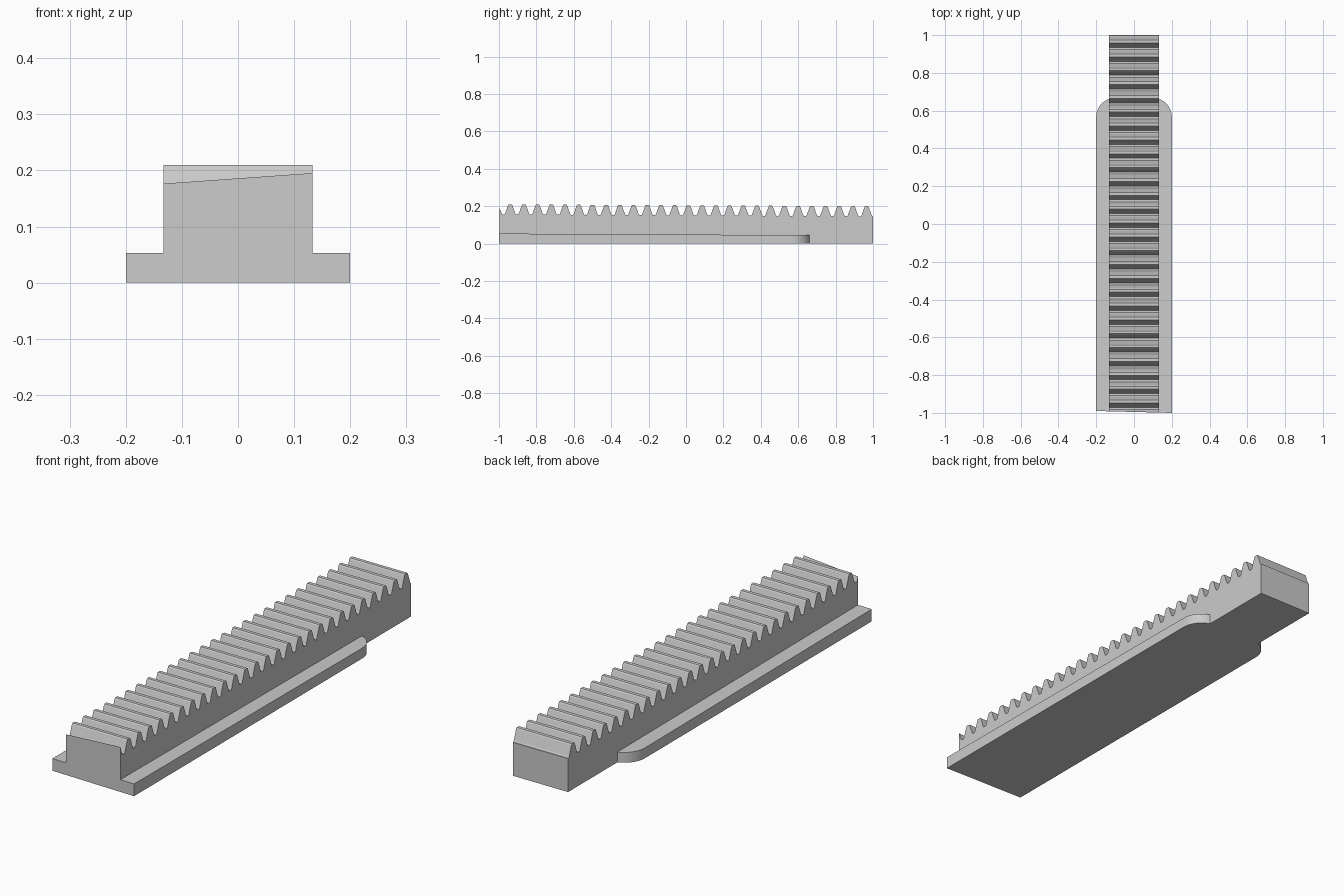
import bpy, bmesh, math
from mathutils import Vector

if "Cube" in bpy.data.objects:
    bpy.data.objects.remove(bpy.data.objects["Cube"], do_unlink=True)

steel = bpy.data.materials.new("plain grey")
steel.use_nodes = True
grey = (0.6, 0.6, 0.6, 1)
steel.diffuse_color = grey
steel.node_tree.nodes["Principled BSDF"].inputs["Base Color"].default_value = grey

PITCH = 0.0733
TEETH = 27
FIRST = -0.94          # centre of the first whole tooth
HALF_BODY, HALF_BASE = 0.133, 0.2
ROOT, TIP = 0.1505, 0.2047
TAPER = -0.0052        # the upper surfaces fall slightly towards the back
START = -1.03          # rough front end, trimmed by the skewed cut


def prism(name, outline, offset):
    """Extrude a closed outline, then trim the front end at a slight skew."""
    bm = bmesh.new()
    face = bm.faces.new([bm.verts.new(p) for p in outline])
    moved = bmesh.ops.extrude_face_region(bm, geom=[face])["geom"]
    bmesh.ops.translate(bm, vec=offset, verts=[v for v in moved if isinstance(v, bmesh.types.BMVert)])
    for v in bm.verts:
        if v.co.z > 0.01:
            v.co.z += TAPER * v.co.y
    cut = bmesh.ops.bisect_plane(
        bm, geom=bm.verts[:] + bm.edges[:] + bm.faces[:], dist=1e-6,
        plane_co=(HALF_BASE, -1, 0), plane_no=(-0.025, -1, 0), clear_outer=True)["geom_cut"]
    bmesh.ops.edgeloop_fill(bm, edges=[e for e in cut if isinstance(e, bmesh.types.BMEdge)])
    bmesh.ops.recalc_face_normals(bm, faces=bm.faces[:])
    mesh = bpy.data.meshes.new(name)
    bm.to_mesh(mesh)
    bm.free()
    mesh.materials.append(steel)
    obj = bpy.data.objects.new(name, mesh)
    bpy.context.collection.objects.link(obj)
    return obj


# Toothed bar: side profile with trapezoid teeth, softened at tip and root
half_tooth = [(0.031, ROOT), (0.0272, ROOT + 0.005), (0.0112, TIP - 0.004), (0.0075, TIP)]
tooth = [(-y, z) for y, z in half_tooth] + [(y, z) for y, z in reversed(half_tooth)]
profile = [(START, 0), (START, TIP)]
profile += [(FIRST - PITCH + y, z) for y, z in tooth[4:]]
for i in range(TEETH):
    profile += [(FIRST + i * PITCH + y, z) for y, z in tooth]
profile += [(1, ROOT), (1, 0)]
prism("toothed_bar", [(-HALF_BODY, y, z) for y, z in profile], Vector((2 * HALF_BODY, 0, 0)))

# Side flanges: plan outline with a rounded back corner
RADIUS, ARC_Y, FLANGE_Z = 0.1, 0.567, 0.048
end_angle = math.acos((HALF_BODY - HALF_BASE + RADIUS) / RADIUS)
plan = [(HALF_BODY, START), (HALF_BASE, START)]
for i in range(17):
    a = end_angle * i / 16
    plan.append((HALF_BASE - RADIUS + RADIUS * math.cos(a), ARC_Y + RADIUS * math.sin(a)))
for side, name in ((1, "left_flange"), (-1, "right_flange")):
    flange = prism(name, [(side * x, y, 0) for x, y in plan], Vector((0, 0, FLANGE_Z)))
    bpy.ops.object.select_all(action="DESELECT")
    flange.select_set(True)
    bpy.context.view_layer.objects.active = flange
    bpy.ops.object.shade_smooth_by_angle(angle=math.radians(30))
